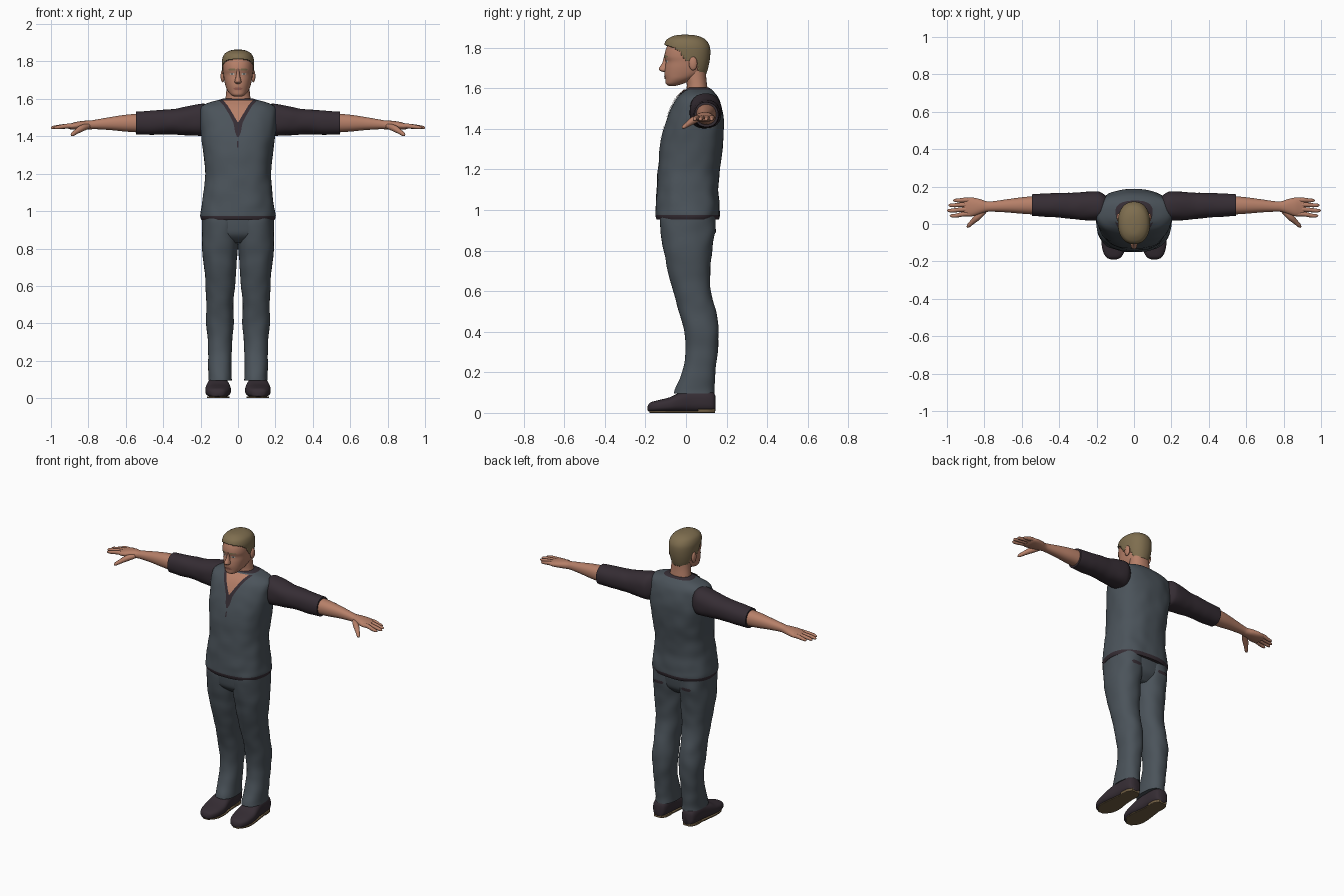
import bpy, bmesh, math
from mathutils import Vector, noise
from mathutils.bvhtree import BVHTree

if "Cube" in bpy.data.objects:
    bpy.data.objects.remove(bpy.data.objects["Cube"])


def material(name, *rgb):
    m = bpy.data.materials.new(name)
    m.diffuse_color = (*rgb, 1)
    m.use_nodes = True
    m.node_tree.nodes["Principled BSDF"].inputs["Base Color"].default_value = m.diffuse_color
    return m


GREY = material("slate_cloth", .07, .087, .103)
DARK = material("dark_plum", .036, .026, .034)
SKIN = material("skin", .47, .215, .14)
HAIR = material("sandy_hair", .21, .155, .078)
SOLE = material("tan_sole", .16, .11, .055)
LIPS = material("lips", .32, .12, .09)
WHITE = material("eye_white", .5, .45, .4)
IRIS = material("iris", .03, .03, .035)


def finish(name, bm, mats, mirror=False, solid=0):
    me = bpy.data.meshes.new(name)
    bm.to_mesh(me)
    bm.free()
    for m in mats:
        me.materials.append(m)
    ob = bpy.data.objects.new(name, me)
    bpy.context.collection.objects.link(ob)
    bpy.ops.object.select_all(action='DESELECT')
    bpy.context.view_layer.objects.active = ob
    ob.select_set(True)
    bpy.ops.object.shade_smooth_by_angle(angle=math.radians(50))
    if solid:
        s = ob.modifiers.new("thickness", 'SOLIDIFY')
        s.thickness, s.offset = solid, -1
    if mirror:
        ob.modifiers.new("mirror", 'MIRROR').use_mirror_merge = False
    return ob


def spline(rows, steps):
    """Smoothly interpolate a list of equal-length tuples."""
    out = []
    for i in range(len(rows) - 1):
        a, b, c, d = (rows[max(i - 1, 0)], rows[i], rows[i + 1], rows[min(i + 2, len(rows) - 1)])
        for s in range(steps):
            t = s / steps
            out.append([q + .5 * t * (r - p + t * (2*p - 5*q + 4*r - w + t * (3*(q - r) + w - p)))
                        for p, q, r, w in zip(a, b, c, d)])
    return out + [list(rows[-1])]


def skin_rings(bm, rings):
    vs = [[bm.verts.new(p) for p in ring] for ring in rings]
    n = len(vs[0])
    for a, b in zip(vs, vs[1:]):
        for i in range(n):
            bm.faces.new((a[i], a[(i + 1) % n], b[(i + 1) % n], b[i]))
    bm.faces.new(vs[0])
    bm.faces.new(vs[-1])
    bmesh.ops.recalc_face_normals(bm, faces=bm.faces)


def loft(name, axis, rows, mats, power=2.2, fold=0, seg=40, steps=5, mirror=False,
         rule=None, keep=None, solid=0):
    """Superellipse sections (position, a0, a1, b0, b1) along an axis."""
    k = "xyz".index(axis)
    u, v = [i for i in range(3) if i != k]
    rings = []
    for t, a0, a1, b0, b1 in spline(rows, steps):
        ring = []
        for i in range(seg):
            ang = math.tau * i / seg
            c, s = math.cos(ang), math.sin(ang)
            p = Vector((0, 0, 0))
            p[k] = t
            du = (a1 - a0) / 2 * math.copysign(abs(c) ** (2 / power), c)
            dv = (b1 - b0) / 2 * math.copysign(abs(s) ** (2 / power), s)
            p[u], p[v] = (a0 + a1) / 2 + du, (b0 + b1) / 2 + dv
            f = fold * noise.noise(p * 14) if fold else 0
            p[u] += du * f
            p[v] += dv * f
            ring.append(p)
        rings.append(ring)
    bm = bmesh.new()
    skin_rings(bm, rings)
    if rule:
        for f in bm.faces:
            f.material_index = rule(f.calc_center_median())
    if keep:
        bad = [f for f in bm.faces if not keep(f.calc_center_median())]
        bmesh.ops.delete(bm, geom=bad, context='FACES')
    return finish(name, bm, mats, mirror, solid)


def centred(rows):
    return [(z, -w, w, f, b) for z, w, f, b in rows]


def tube(name, pts, mat):
    """Round tapered tube through (x, y, z, radius) points, mirrored."""
    pts = spline(pts, 3)
    d = (Vector(pts[-1][:3]) - Vector(pts[0][:3])).normalized()
    s = d.cross(Vector((0, 0, 1))).normalized()
    up = s.cross(d)
    bm = bmesh.new()
    skin_rings(bm, [[Vector(p[:3]) + p[3] * (s * math.cos(a) + up * math.sin(a))
                     for a in [math.tau * i / 12 for i in range(12)]] for p in pts])
    return finish(name, bm, [mat], True)


def patch(name, target, rows, mat, offset, mirror=False, face=-1, cols=10):
    """Thin plate of (z, x0, x1) rows laid on the front (-1) or back (1) of a part."""
    me = target.data
    tree = BVHTree.FromPolygons([v.co for v in me.vertices], [p.vertices for p in me.polygons])
    bm, grid = bmesh.new(), []
    ray = Vector((0, -face, 0))
    for i in range((len(rows) - 1) * 5 + 1):
        a, b = rows[min(i // 5, len(rows) - 2)], rows[min(i // 5, len(rows) - 2) + 1]
        t = i / 5 - min(i // 5, len(rows) - 2)
        z, x0, x1 = [p + (q - p) * t for p, q in zip(a, b)]
        line = []
        for j in range(cols + 1):
            x = x0 + (x1 - x0) * j / cols
            co, n = tree.ray_cast(Vector((x, 2 * face, z)), ray)[:2]
            if co is None:
                co, n = tree.find_nearest(Vector((x, face * .1, z)))[:2]
            line.append(bm.verts.new(co + n * offset))
        grid.append(line)
    for a, b in zip(grid, grid[1:]):
        for j in range(cols):
            f = bm.faces.new((a[j], a[j + 1], b[j + 1], b[j]))
            f.normal_update()
            if f.normal.y * face < 0:
                f.normal_flip()
    return finish(name, bm, [mat], mirror)


# Shirt body with dark hem and collar edge
shirt = loft("shirt_body", 'z', centred([
    (.952, .193, -.143, .16), (.975, .2, -.15, .166), (1.02, .195, -.148, .165),
    (1.1, .184, -.145, .16), (1.2, .177, -.137, .167), (1.3, .185, -.13, .18),
    (1.4, .197, -.11, .187), (1.47, .203, -.088, .182), (1.53, .203, -.06, .168),
    (1.56, .192, -.038, .155), (1.58, .155, -.015, .14), (1.595, .1, 0, .125),
    (1.603, .078, .01, .112)]), [GREY, DARK], power=2.5, fold=.03, seg=72,
    rule=lambda c: int(c.z < .974 or c.z > 1.594))

# V neck: dark placket with skin inside, and the small button slit
patch("neck_placket", shirt, [(1.588, -.1, .1), (1.56, -.075, .075), (1.52, -.05, .05),
      (1.47, -.024, .024), (1.42, -.015, .015), (1.395, -.005, .005)], DARK, .004, cols=20)
patch("open_neck_skin", shirt, [(1.588, -.08, .08), (1.56, -.055, .055), (1.52, -.03, .03),
      (1.475, -.003, .003)], SKIN, .007, cols=20)
patch("button_slit", shirt, [(1.375, -.004, .004), (1.34, -.005, .003)], DARK, .003)

# Sleeves
loft("sleeves", 'x', [
    (.14, .04, .14, 1.43, 1.555), (.17, .028, .165, 1.405, 1.572), (.2, .018, .175, 1.4, 1.574),
    (.27, .02, .172, 1.405, 1.56), (.35, .03, .167, 1.41, 1.546), (.45, .038, .163, 1.408, 1.537),
    (.545, .042, .158, 1.408, 1.532)], [DARK], fold=.05, mirror=True)

# Forearms with palms, fingers and thumbs
loft("forearms_and_palms", 'x', [
    (.52, .05, .15, 1.42, 1.522), (.6, .055, .143, 1.425, 1.515), (.68, .062, .132, 1.433, 1.503),
    (.76, .066, .121, 1.438, 1.489), (.79, .064, .122, 1.437, 1.484), (.82, .055, .132, 1.436, 1.483),
    (.86, .042, .141, 1.435, 1.478), (.89, .04, .141, 1.436, 1.47), (.91, .046, .136, 1.442, 1.464)],
    [SKIN], seg=28, mirror=True)
for finger, y0, y1, tip in (("index", .053, .044, .985), ("middle", .078, .072, 1.0),
                            ("ring", .103, .1, .992), ("little", .128, .126, .967)):
    tube(finger + "_fingers", [(.87, y0, 1.456, .012), (.91, y0, 1.455, .0125),
         (tip - .03, y1, 1.449, .0105), (tip - .008, y1, 1.446, .008), (tip, y1, 1.445, .002)], SKIN)
tube("thumbs", [(.8, .07, 1.455, .014), (.835, .038, 1.443, .018), (.865, .01, 1.424, .013),
     (.885, -.01, 1.41, .01), (.892, -.018, 1.405, .003)], SKIN)

# Trousers
legs = loft("trouser_legs", 'z', [
    (.095, .032, .16, -.06, .14), (.13, .034, .158, -.05, .14), (.2, .035, .158, -.02, .145),
    (.3, .033, .162, 0, .156), (.4, .023, .169, -.01, .16), (.5, .024, .168, -.035, .147),
    (.6, .015, .173, -.062, .122), (.7, .008, .182, -.09, .12), (.8, .002, .19, -.11, .13),
    (.9, -.004, .192, -.125, .142), (.97, -.004, .19, -.128, .148)],
    [GREY], power=2.3, fold=.05, mirror=True)
loft("trouser_hips", 'z', centred([
    (.83, .09, -.07, .09), (.87, .165, -.113, .128), (.92, .183, -.124, .14),
    (.98, .183, -.126, .145)]), [GREY], power=2.5)
patch("back_pocket_trims", legs, [(.907, .075, .125), (.898, .065, .135), (.887, .075, .125)],
      DARK, .004, True, 1)

# Shoes with tan soles and heels
loft("shoes", 'y', [
    (-.19, .095, .12, .012, .03), (-.178, .07, .148, .006, .05), (-.14, .048, .168, .004, .062),
    (-.08, .038, .175, .004, .077), (-.03, .043, .17, .004, .1), (.03, .052, .16, .004, .114),
    (.1, .055, .155, .004, .114), (.135, .065, .145, .006, .1), (.146, .085, .125, .012, .08)],
    [DARK], power=2.7, mirror=True)
loft("shoe_soles", 'y', [
    (-.18, .09, .13, 0, .01), (-.14, .056, .16, 0, .01), (-.08, .046, .167, 0, .01),
    (0, .056, .158, 0, .01), (.06, .06, .15, 0, .01)], [SOLE], power=7, mirror=True)
loft("shoe_heels", 'y', [
    (.06, .058, .154, 0, .02), (.11, .058, .152, 0, .02), (.143, .078, .132, 0, .02)],
    [SOLE], power=7, mirror=True)

# Neck and head
loft("neck", 'z', centred([
    (1.53, .078, -.02, .118), (1.6, .067, .003, .106), (1.65, .062, 0, .1),
    (1.7, .06, 0, .098)]), [SKIN])
head = loft("head", 'z', centred([
    (1.612, .018, -.085, -.05), (1.622, .038, -.099, -.015), (1.645, .057, -.102, .04),
    (1.67, .067, -.106, .085), (1.7, .074, -.104, .1), (1.73, .078, -.1, .108),
    (1.757, .081, -.106, .112), (1.79, .081, -.1, .112), (1.82, .075, -.085, .1),
    (1.84, .06, -.065, .083), (1.853, .035, -.035, .05), (1.857, .008, -.01, .02)]),
    [SKIN], seg=48)
loft("nose", 'z', centred([
    (1.76, .007, -.108, -.08), (1.725, .01, -.117, -.08), (1.697, .017, -.134, -.08),
    (1.686, .017, -.127, -.08), (1.68, .009, -.11, -.08)]), [SKIN], seg=20)

# Ears
ear = bmesh.new()
bmesh.ops.create_uvsphere(ear, u_segments=16, v_segments=10, radius=1)
bmesh.ops.scale(ear, vec=(.011, .021, .034), verts=ear.verts)
bmesh.ops.translate(ear, vec=(.082, .035, 1.722), verts=ear.verts)
finish("ears", ear, [SKIN], True)

# Hair shell, cut back to the hairline
HAIRLINE = [(1.66, .07), (1.72, .052), (1.735, .0), (1.78, -.03), (1.8, -.06), (1.818, -.12)]


def in_hair(c):
    for (z0, y0), (z1, y1) in zip(HAIRLINE, HAIRLINE[1:]):
        if z0 <= c.z < z1:
            return c.y > y0 + (y1 - y0) * (c.z - z0) / (z1 - z0)
    return c.z > 1.7


loft("hair", 'z', centred([
    (1.67, .068, -.09, .1), (1.7, .077, -.1, .109), (1.74, .083, -.1, .117),
    (1.78, .086, -.105, .12), (1.81, .085, -.108, .116), (1.835, .076, -.099, .101),
    (1.85, .06, -.08, .08), (1.86, .036, -.055, .05), (1.864, .008, -.02, .01)]),
    [HAIR], seg=72, steps=6, keep=in_hair, solid=.012)

# Face details
patch("eyebrows", head, [(1.761, .016, .044), (1.757, .013, .05), (1.752, .013, .046)], HAIR, .003, True)
patch("eyes", head, [(1.740, .024, .037), (1.734, .017, .044), (1.727, .024, .037)], WHITE, .002, True)
patch("irises", head, [(1.740, .027, .034), (1.728, .027, .034)], IRIS, .0035, True)
patch("lips", head, [(1.662, -.01, .01), (1.655, -.026, .026), (1.647, -.012, .012)], LIPS, .003)
